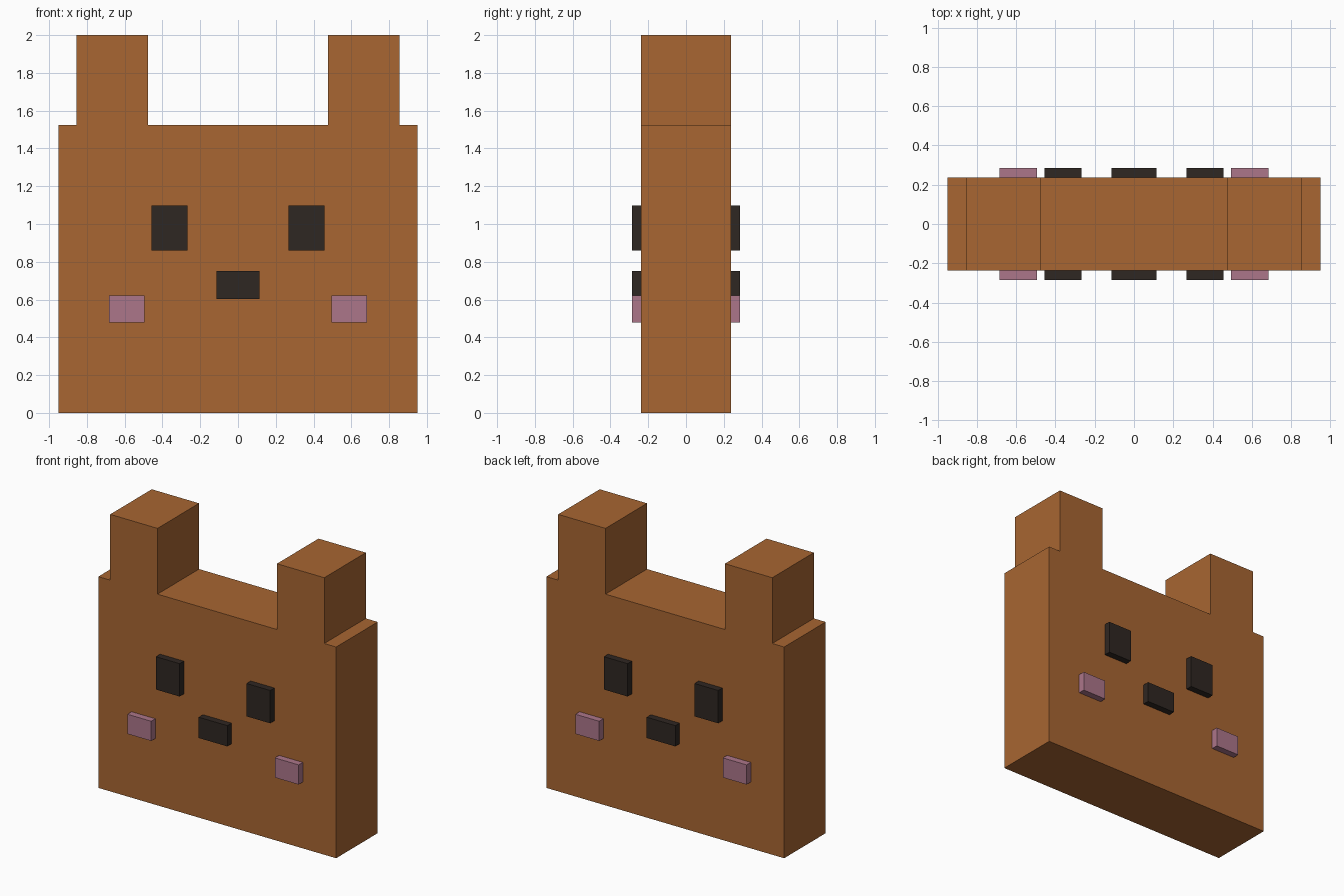
import bpy, bmesh

if "Cube" in bpy.data.objects:
    bpy.data.objects.remove(bpy.data.objects["Cube"])


def material(name, rgb):
    m = bpy.data.materials.new(name)
    m.diffuse_color = (*rgb, 1)
    m.use_nodes = True
    m.node_tree.nodes["Principled BSDF"].inputs["Base Color"].default_value = m.diffuse_color
    return m


brown = material("brown", (0.392, 0.133, 0.032))
dark = material("dark", (0.028, 0.020, 0.016))
pink = material("pink", (0.413, 0.181, 0.254))

HALF_DEPTH = 0.237
PAD = 0.048


def extrude_profile(name, points, y0, y1, mat):
    """Extrude a closed (x, z) outline from y0 to y1."""
    bm = bmesh.new()
    face = bm.faces.new([bm.verts.new((x, y0, z)) for x, z in points])
    ext = bmesh.ops.extrude_face_region(bm, geom=[face])
    verts = [v for v in ext["geom"] if isinstance(v, bmesh.types.BMVert)]
    bmesh.ops.translate(bm, verts=verts, vec=(0, y1 - y0, 0))
    bmesh.ops.recalc_face_normals(bm, faces=bm.faces)
    mesh = bpy.data.meshes.new(name)
    bm.to_mesh(mesh)
    bm.free()
    mesh.materials.append(mat)
    obj = bpy.data.objects.new(name, mesh)
    bpy.context.collection.objects.link(obj)
    return obj


def pad(name, cx, cz, w, h, mat):
    """Raised rectangle on both the front and the back face."""
    x0, x1, z0, z1 = cx - w / 2, cx + w / 2, cz - h / 2, cz + h / 2
    outline = [(x0, z0), (x1, z0), (x1, z1), (x0, z1)]
    for side, s in (("front", -1), ("back", 1)):
        extrude_profile(f"{side}_{name}", outline,
                        s * HALF_DEPTH, s * (HALF_DEPTH + PAD), mat)


# Head slab with two ears, mirrored from its right half outline
half = [(0.95, 0), (0.95, 1.525), (0.855, 1.525), (0.855, 2.0),
        (0.477, 2.0), (0.477, 1.525)]
outline = half + [(-x, z) for x, z in reversed(half)]
extrude_profile("head_with_ears", outline, -HALF_DEPTH, HALF_DEPTH, brown)

# Eyes and cheeks on each side
for label, s in (("right", 1), ("left", -1)):
    pad(f"{label}_eye", s * 0.362, 0.979, 0.19, 0.237, dark)
    pad(f"{label}_cheek", s * 0.589, 0.55, 0.19, 0.142, pink)

# Nose
pad("nose", 0, 0.677, 0.228, 0.15, dark)
